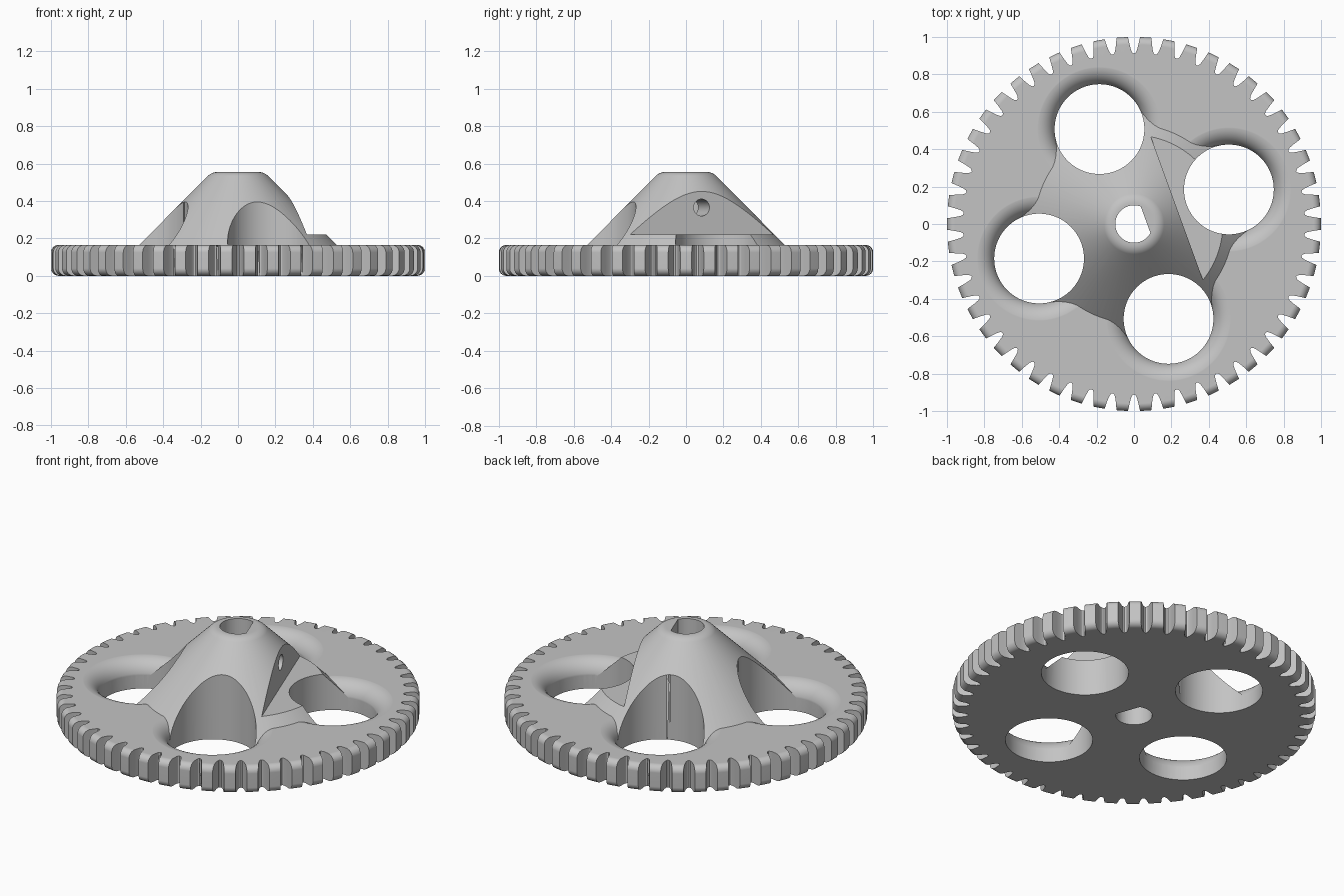
import bpy, bmesh, math
from math import pi, sin, cos, radians

if "Cube" in bpy.data.objects:
    bpy.data.objects.remove(bpy.data.objects["Cube"], do_unlink=True)

TURN = radians(20)      # direction of the set screw and first window
TEETH = 50
THICK = 0.165           # gear plate thickness
WINDOW_R, WINDOW_AT = 0.24, 0.54

grey = bpy.data.materials.new("plain_grey")
grey.use_nodes = True
grey.diffuse_color = (0.55, 0.55, 0.55, 1)
grey.node_tree.nodes["Principled BSDF"].inputs["Base Color"].default_value = (0.55, 0.55, 0.55, 1)


def finish(name, bm):
    bmesh.ops.recalc_face_normals(bm, faces=bm.faces[:])
    mesh = bpy.data.meshes.new(name)
    bm.to_mesh(mesh)
    bm.free()
    mesh.materials.append(grey)
    obj = bpy.data.objects.new(name, mesh)
    bpy.context.collection.objects.link(obj)
    return obj


def lathe(name, profile, segments=96):
    """Spin (radius, height) points, whose ends lie on the axis, around z."""
    bm = bmesh.new()
    rings = []
    for r, z in profile:
        count = 1 if r == 0 else segments
        rings.append([bm.verts.new((r * cos(2 * pi * i / segments),
                                    r * sin(2 * pi * i / segments), z)) for i in range(count)])
    for a, b in zip(rings, rings[1:]):
        for i in range(segments):
            j = (i + 1) % segments
            corners = [a[i % len(a)], a[j % len(a)], b[j % len(b)], b[i % len(b)]]
            bm.faces.new(list(dict.fromkeys(corners)))
    return finish(name, bm)


def prism(name, outline, low, high):
    bm = bmesh.new()
    base = bm.faces.new([bm.verts.new((x, y, low)) for x, y in outline])
    top = bmesh.ops.extrude_face_region(bm, geom=[base])["geom"]
    bmesh.ops.translate(bm, vec=(0, 0, high - low),
                        verts=[v for v in top if isinstance(v, bmesh.types.BMVert)])
    return finish(name, bm)


def arc(cx, cz, r, start, end, steps):
    angles = [radians(start + (end - start) * i / steps) for i in range(steps + 1)]
    return [(cx + r * cos(a), cz + r * sin(a)) for a in angles]


def combine(target, tool, operation):
    mod = target.modifiers.new(operation.lower(), 'BOOLEAN')
    mod.operation, mod.solver, mod.object = operation, 'EXACT', tool
    bpy.context.view_layer.update()
    bpy.context.view_layer.objects.active = target
    bpy.ops.object.modifier_apply(modifier=mod.name)
    bpy.data.objects.remove(tool, do_unlink=True)


# Toothed plate: tooth outline extruded, then trimmed by a disc with a rounded rim
tooth = [(-0.5, 0.912), (-0.43, 0.916), (-0.37, 0.928), (-0.31, 0.957), (-0.235, 1.006),
         (0.235, 1.006), (0.31, 0.957), (0.37, 0.928), (0.43, 0.916)]
outline = [(r * cos(2 * pi * (t + f) / TEETH), r * sin(2 * pi * (t + f) / TEETH))
           for t in range(TEETH) for f, r in tooth]
gear = prism("gear_wheel", outline, -0.02, THICK + 0.02)
rim = 0.04
disc = lathe("rim_trim", [(0, 0)] + arc(1 - rim, rim, rim, -90, 0, 6)
             + arc(1 - rim, THICK - rim, rim, 0, 90, 6) + [(0, THICK)], 200)
combine(gear, disc, 'INTERSECT')


def window_spots():
    for k in range(4):
        a = TURN + k * pi / 2
        yield WINDOW_AT * cos(a), WINDOW_AT * sin(a), 0


# Rounded lips around the four windows
for spot in window_spots():
    lip = lathe("window_lip", [(0, 0.064)] + arc(0.34, 0.064, 0.1015, 180, 90, 12)
                + [(0.34, 0.4), (0, 0.4)])
    lip.location = spot
    combine(gear, lip, 'DIFFERENCE')

# Conical hub with a rounded top edge
hub = lathe("hub", [(0, 0.02), (0.675, 0.02)] + arc(0.11, 0.4826, 0.0724, 45, 90, 6)
            + [(0, 0.555)], 128)

# Flat pocket for the set screw
pocket = prism("pocket", [(0.244, -1), (1.2, -1), (1.2, 1), (0.244, 1)], 0.22, 1)
pocket.rotation_euler.z = TURN
combine(hub, pocket, 'DIFFERENCE')
combine(gear, hub, 'UNION')

# Straight windows through plate and hub
for spot in window_spots():
    window = lathe("window", [(0, -0.2), (WINDOW_R, -0.2), (WINDOW_R, 1), (0, 1)])
    window.location = spot
    combine(gear, window, 'DIFFERENCE')

# Shaft bore with one flat side
half = math.degrees(math.acos(0.066 / 0.1))
bore = prism("bore", arc(0, 0, 0.1, half, 360 - half, 48), -0.2, 1)
bore.rotation_euler.z = TURN
combine(gear, bore, 'DIFFERENCE')

# Set screw hole from the pocket into the bore
screw = lathe("screw_hole", [(0, 0.03), (0.045, 0.03), (0.045, 0.5), (0, 0.5)], 32)
screw.rotation_euler = (0, pi / 2, TURN)
screw.location.z = 0.365
combine(gear, screw, 'DIFFERENCE')

# Smooth curved faces, crisp edges
for o in bpy.context.selected_objects:
    o.select_set(False)
gear.select_set(True)
bpy.context.view_layer.objects.active = gear
bpy.ops.object.shade_smooth_by_angle(angle=radians(30))
weighted = gear.modifiers.new("even_shading", 'WEIGHTED_NORMAL')
weighted.keep_sharp = True
